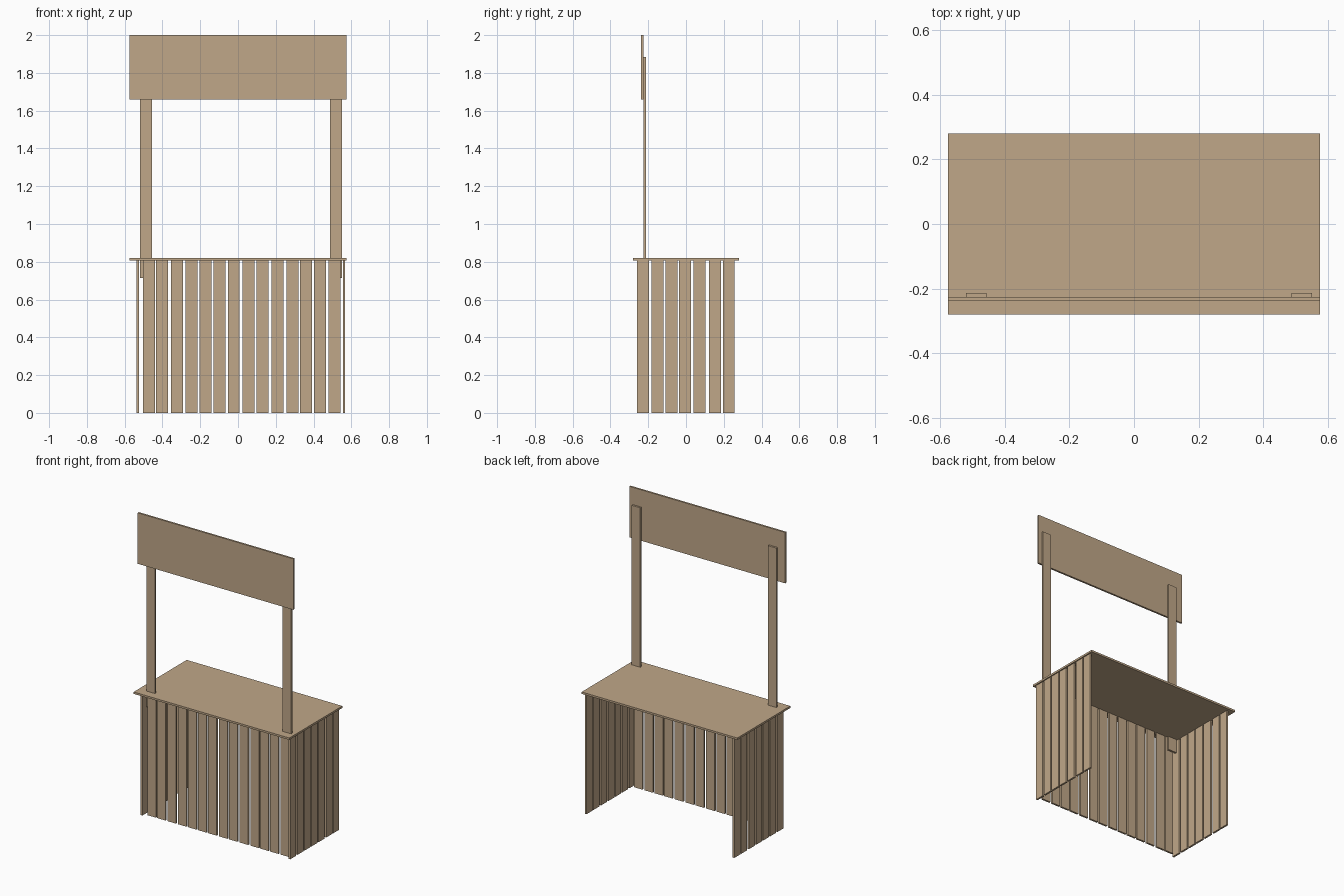
import bpy

if "Cube" in bpy.data.objects:
    bpy.data.objects.remove(bpy.data.objects["Cube"])

wood = bpy.data.materials.new("tan wood")
wood.diffuse_color = (0.53, 0.39, 0.25, 1)
wood.use_nodes = True
wood.node_tree.nodes["Principled BSDF"].inputs["Base Color"].default_value = wood.diffuse_color


def box(name, x0, x1, y0, y1, z0, z1):
    """Axis-aligned board given by its extents."""
    bpy.ops.mesh.primitive_cube_add(
        size=1, location=((x0 + x1) / 2, (y0 + y1) / 2, (z0 + z1) / 2))
    ob = bpy.context.object
    ob.name = name
    ob.scale = (x1 - x0, y1 - y0, z1 - z0)
    bpy.ops.object.transform_apply(location=False, rotation=False, scale=True)
    ob.data.materials.append(wood)
    return ob


W = 0.063   # slat width
T = 0.0125  # board thickness
H = 0.807   # underside of the counter

# counter top
box("counter_top", -0.575, 0.575, -0.28, 0.28, H, 0.82)

# front slats, slightly unevenly spaced
front_x = [-0.503, -0.433, -0.355, -0.277, -0.203, -0.129, -0.054,
           0.025, 0.099, 0.178, 0.257, 0.329, 0.403, 0.480]
for i, x in enumerate(front_x):
    box(f"front_slat_{i + 1}", x, x + W, -0.2375, -0.225, 0, H)

# side slats
side_y = [-0.259, -0.183, -0.109, -0.037, 0.040, 0.122, 0.195]
for side, x in (("left", -0.5375), ("right", 0.555)):
    for i, y in enumerate(side_y):
        box(f"{side}_slat_{i + 1}", x, x + T, y, y + W, 0, H)

# sign posts, fixed behind the front slats and the sign
for side, x in (("left", -0.519), ("right", 0.487)):
    box(f"{side}_post", x, x + W, -0.225, -0.2125, 0.715, 1.885)

# blank sign board
box("sign_board", -0.575, 0.575, -0.2375, -0.225, 1.66, 2.0)
